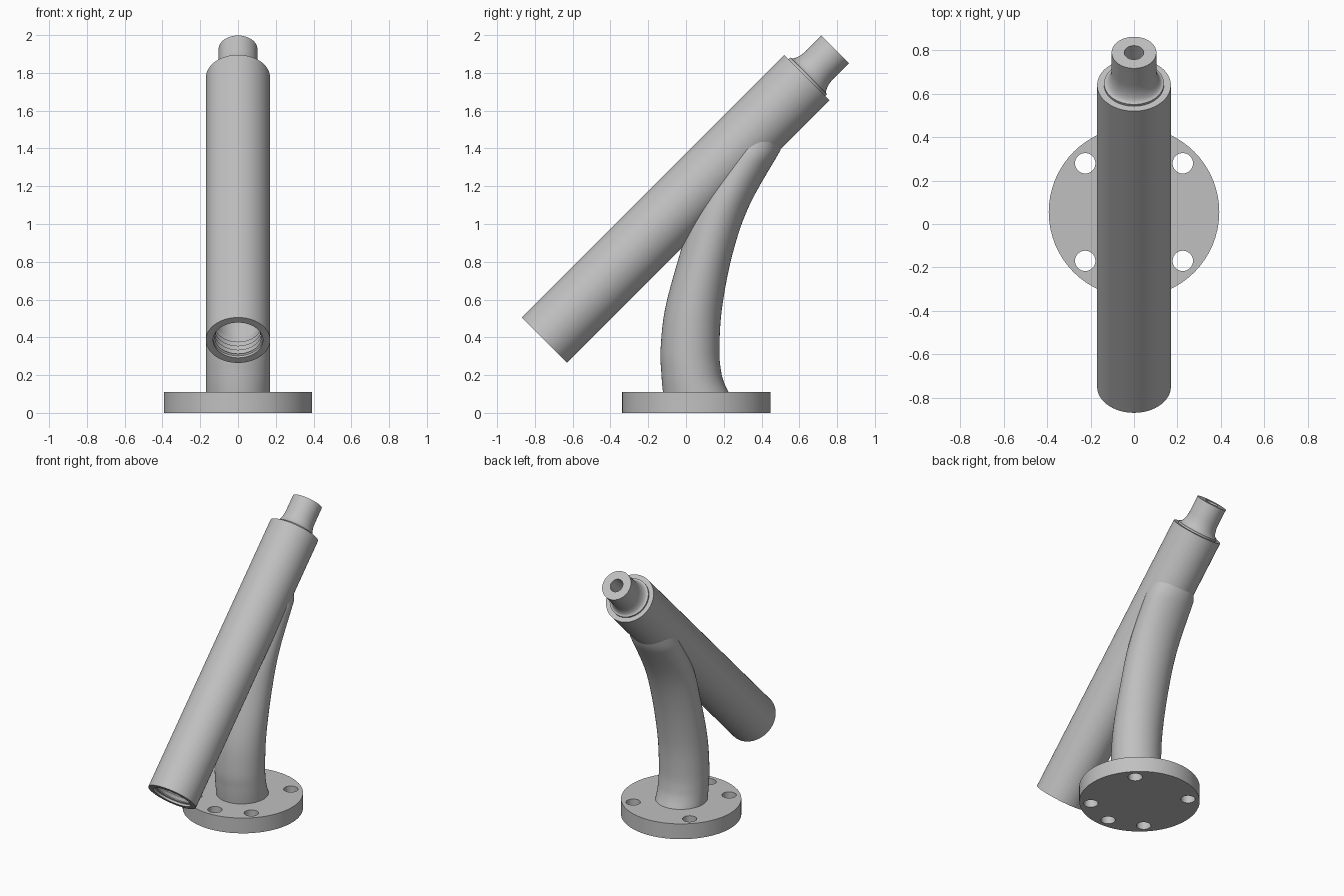
import bpy, bmesh, math
from mathutils import Vector

cube = bpy.data.objects.get("Cube")
if cube:
    bpy.data.objects.remove(cube, do_unlink=True)

SIDES = 64
grey = bpy.data.materials.new("plain_grey")
grey.use_nodes = True
colour = (0.53, 0.53, 0.53, 1)
grey.diffuse_color = colour
grey.node_tree.nodes["Principled BSDF"].inputs["Base Color"].default_value = colour


def finish(name, bm, smooth=True):
    bmesh.ops.recalc_face_normals(bm, faces=bm.faces)
    mesh = bpy.data.meshes.new(name)
    bm.to_mesh(mesh)
    bm.free()
    mesh.materials.append(grey)
    ob = bpy.data.objects.new(name, mesh)
    bpy.context.collection.objects.link(ob)
    if smooth:
        shade(ob)
    return ob


def shade(ob):
    bpy.ops.object.select_all(action="DESELECT")
    ob.select_set(True)
    bpy.context.view_layer.objects.active = ob
    bpy.ops.object.shade_smooth_by_angle(angle=math.radians(32))


def loft(name, rings):
    """Join elliptical rings (y centre, z, x radius, y radius) and cap both ends."""
    bm = bmesh.new()
    loops = []
    for cy, z, rx, ry in rings:
        angles = [math.tau * i / SIDES for i in range(SIDES)]
        loops.append([bm.verts.new((rx * math.cos(a), cy + ry * math.sin(a), z)) for a in angles])
    for lo, hi in zip(loops, loops[1:]):
        for i in range(SIDES):
            j = (i + 1) % SIDES
            bm.faces.new((lo[i], lo[j], hi[j], hi[i]))
    bm.faces.new(loops[0])
    bm.faces.new(loops[-1])
    return finish(name, bm)


def lathe(name, profile):
    """Loft round rings from (radius, distance) and tilt them onto the barrel axis."""
    ob = loft(name, [(0, t, r, r) for r, t in profile])
    ob.rotation_euler.x = -math.pi / 4
    ob.location = (0, -0.75, 0.385)
    return ob


def catmull(a, b, c, d, t):
    return (2 * b + (c - a) * t + (2 * a - 5 * b + 4 * c - d) * t * t
            + (3 * b - a - 3 * c + d) * t ** 3) / 2


# Round base flange with five bolt holes
FLANGE_Y, FLANGE_R, FLANGE_H = 0.055, 0.393, 0.11
flange = loft("base_flange", [(FLANGE_Y, z, FLANGE_R, FLANGE_R) for z in (0, FLANGE_H)])
bm = bmesh.new()
for degrees in (45, 135, 225, 270, 315):
    a = math.radians(degrees)
    made = bmesh.ops.create_cone(bm, cap_ends=True, segments=32, radius1=0.047, radius2=0.047, depth=0.5)
    bmesh.ops.translate(bm, verts=made["verts"],
                        vec=(0.318 * math.cos(a), FLANGE_Y + 0.318 * math.sin(a), 0))
cutter = finish("bolt_hole_cutter", bm, smooth=False)
cutter.hide_render = True
cut = flange.modifiers.new("bolt_holes", "BOOLEAN")
cut.operation = "DIFFERENCE"
cut.solver = "EXACT"
cut.object = cutter
bpy.context.view_layer.objects.active = flange
bpy.ops.object.modifier_apply(modifier=cut.name)
bpy.data.objects.remove(cutter, do_unlink=True)
shade(flange)

# Curved leg: height, front edge, back edge
keys = [Vector(k) for k in (
    (0.10, -0.121, 0.23), (0.16, -0.127, 0.202), (0.22, -0.131, 0.186),
    (0.33, -0.135, 0.177), (0.55, -0.111, 0.19), (0.84, -0.033, 0.246),
    (1.10, 0.05, 0.336), (1.39, 0.21, 0.5))]
padded = [2 * keys[0] - keys[1]] + keys + [2 * keys[-1] - keys[-2]]
sections = []
for i in range(len(keys) - 1):
    sections += [catmull(*padded[i:i + 4], s / 5) for s in range(5)]
sections.append(keys[-1])
leg_rings = [((f + b) / 2, z, 0.169, (b - f) / 2) for z, f, b in sections]
leg_rings.append((0.40, 1.5, 0.14, 0.12))
loft("curved_leg", leg_rings)

# Slanted barrel with a threaded open mouth
barrel = [(0.001, 0.8), (0.122, 0.8), (0.122, 0.14)]
for i in range(4):
    t = 0.125 - 0.03 * i
    barrel += [(0.132, t), (0.132, t - 0.005), (0.122, t - 0.015)]
barrel += [(0.132, 0.015), (0.132, 0), (0.17, 0), (0.17, 1.966), (0.001, 1.966)]
lathe("slanted_barrel", barrel)

# Nozzle flaring out to the barrel rim, with a bore in its tip
nozzle = [(0.138, 1.95), (0.138, 1.978)]
for i in range(1, 9):
    a = math.pi / 2 * i / 8
    nozzle.append((0.138 - 0.035 * math.sin(a), 2.068 - 0.09 * math.cos(a)))
nozzle += [(0.103, 2.178), (0.045, 2.178), (0.045, 1.97), (0.001, 1.97)]
lathe("nozzle", nozzle)
